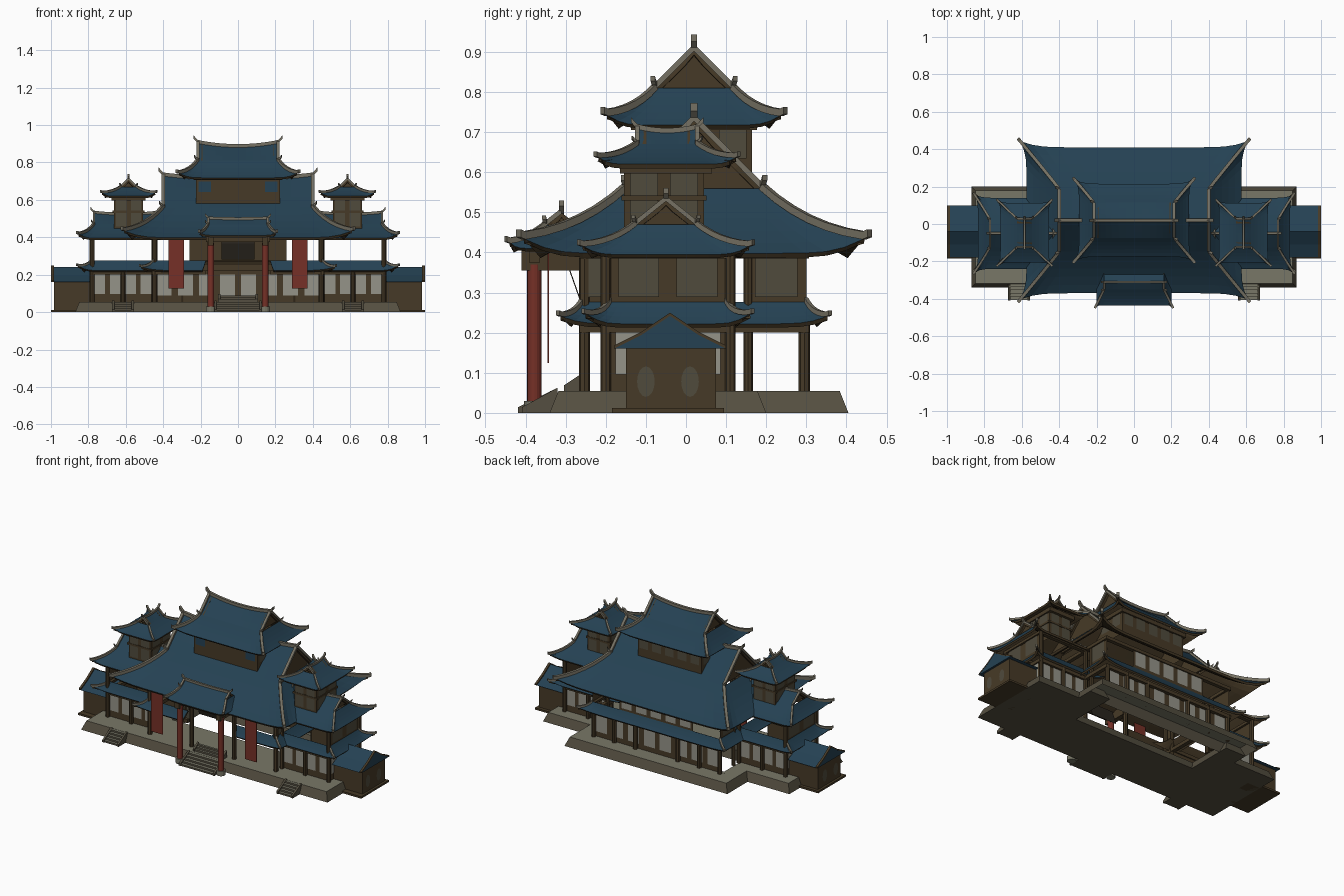
import bpy, bmesh, math
from mathutils import Vector

if "Cube" in bpy.data.objects:
    bpy.data.objects.remove(bpy.data.objects["Cube"])

def mat(name, r, g, b):
    m = bpy.data.materials.new(name)
    m.diffuse_color = (r, g, b, 1)
    m.use_nodes = True
    m.node_tree.nodes["Principled BSDF"].inputs["Base Color"].default_value = m.diffuse_color
    return m

ROOF = mat("blue_tile", .018, .053, .086)
WOOD = mat("dark_wood", .062, .042, .02)
RIDGE = mat("ridge_grey", .18, .165, .125)
STONE = mat("stone_side", .09, .078, .052)
PAVE = mat("stone_top", .19, .185, .135)
RED = mat("red", .18, .03, .02)
PANE = mat("pale_pane", .3, .295, .25)
LATTICE = mat("lattice", .08, .07, .046)
DARK = mat("dark_plaque", .025, .02, .014)

def finish(name, bm, *mats):
    me = bpy.data.meshes.new(name)
    bm.to_mesh(me)
    bm.free()
    for m in mats:
        me.materials.append(m)
    ob = bpy.data.objects.new(name, me)
    bpy.context.collection.objects.link(ob)
    return ob

def poly(bm, pts, mi=0):
    f = bm.faces.new([bm.verts.new(p) for p in pts])
    f.material_index = mi
    return f

def frustum(name, x0, x1, y0, y1, z0, z1, m, inset=0, top=None, bottom=True):
    """Box with sloped sides; the top may have its own colour."""
    bm = bmesh.new()
    i = inset
    a = [(x0, y0, z0), (x1, y0, z0), (x1, y1, z0), (x0, y1, z0)]
    b = [(x0+i, y0+i, z1), (x1-i, y0+i, z1), (x1-i, y1-i, z1), (x0+i, y1-i, z1)]
    for k in range(4):
        n = (k+1) % 4
        poly(bm, [a[k], a[n], b[n], b[k]])
    poly(bm, b, 1 if top else 0)
    if bottom:
        poly(bm, a[::-1])
    bmesh.ops.remove_doubles(bm, verts=bm.verts, dist=1e-5)
    return finish(name, bm, m, *([top] if top else []))

def column(name, x, y, z0, z1, r, m, n=8):
    bm = bmesh.new()
    bmesh.ops.create_cone(bm, cap_ends=True, segments=n, radius1=r, radius2=r, depth=z1-z0)
    bmesh.ops.translate(bm, verts=bm.verts, vec=(x, y, (z0+z1)/2))
    return finish(name, bm, m)

def ring_beam(name, cx, cy, hx, hy, z0, z1, w=.012, front=True):
    for s in (-1, 1):
        if s > 0 or front:
            frustum(name, cx-hx-w, cx+hx+w, cy+s*hy-w, cy+s*hy+w, z0, z1, WOOD)
        frustum(name, cx+s*hx-w, cx+s*hx+w, cy-hy, cy+hy, z0, z1, WOOD)

def wall(name, p, q, z0, z1, n=0, pane=PANE, lo=.15, hi=.9, both=False):
    """Wall facing right of p->q, with n thin panes on it (or on both sides)."""
    bm = bmesh.new()
    p, q = Vector((*p, 0)), Vector((*q, 0))
    up = Vector((0, 0, 1))
    out = (q-p).normalized().cross(up)*.004
    def quad(a, b, za, zb, off, mi):
        A, B = p.lerp(q, a)+off, p.lerp(q, b)+off
        poly(bm, [A+up*za, B+up*za, B+up*zb, A+up*zb], mi)
    quad(0, 1, z0, z1, out*0, 0)
    for i in range(n):
        for d in ((1, -1) if both else (1,)):
            quad((i+.15)/n, (i+.85)/n, z0+(z1-z0)*lo, z0+(z1-z0)*hi, out*d, 1)
    return finish(name, bm, WOOD, pane)

def walls(name, x0, x1, y0, y1, z0, z1, nx, ny, pane):
    c = [(x0, y0), (x1, y0), (x1, y1), (x0, y1)]
    for k in range(4):
        wall(name, c[k], c[(k+1) % 4], z0, z1, ny if k % 2 else nx, pane)

def sweep(bm, pts, w, h):
    """Rectangular rib along a path."""
    pts = [Vector(p) for p in pts]
    rings = []
    for i, p in enumerate(pts):
        d = pts[min(i+1, len(pts)-1)]-pts[max(i-1, 0)]
        s = Vector((-d.y, d.x, 0)).normalized()*w
        u = Vector((0, 0, h))
        rings.append([bm.verts.new(v) for v in (p-s-u, p+s-u, p+s+u, p-s+u)])
    for a, b in zip(rings, rings[1:]):
        for k in range(4):
            n = (k+1) % 4
            bm.faces.new([a[n], a[k], b[k], b[n]])
    bm.faces.new(rings[0])
    bm.faces.new(rings[-1][::-1])

def roof(name, cx, cy, e, h, z, ext, lift, sag=0, rot=False, sides=(0, 1, 2, 3), gap=0, w=.01, th=.012):
    """Curved hip roof from eave e to break h; with three heights a gable tops it."""
    (ex, ey), (hx, hy) = e, h
    N, T = 16, 5
    S = [math.sin(math.pi/2*(2*i/N-1)) for i in range(N+1)]
    def place(u, v, zz):
        return Vector((cx-v, cy+u, zz)) if rot else Vector((cx+u, cy+v, zz))
    def turn(k, p, q, zz):
        return place(*((p, q), (-q, p), (-p, -q), (q, -p))[k], zz)
    def hip(k, s, t):
        a, b = ex+(hx-ex)*t, ey+(hy-ey)*t
        if k % 2:
            a, b = b, a
        c = (1-t)**2*abs(s)**12
        return turn(k, s*a+math.copysign(ext*c, s), -b-ext*c, z[0]+(z[1]-z[0])*(.72*t+.28*t*t)+lift*c)
    def slope(k, s, t):
        return turn(k, s*hx, -hy*(1-t), z[1]+(z[2]-z[1])*t+sag*s*s*t)
    bm = bmesh.new()
    def grid(fn, k, T, gap=0):
        for j in range(T):
            for i in range(N):
                if abs(S[i]+S[i+1])/2 >= gap:
                    poly(bm, [fn(k, S[i], j/T), fn(k, S[i+1], j/T), fn(k, S[i+1], (j+1)/T), fn(k, S[i], (j+1)/T)])
    for k in sides:
        grid(hip, k, T, gap if k == 0 else 0)
    rib = bmesh.new()
    up = Vector((0, 0, w*.6))
    if len(z) > 2:
        for k in (0, 2):
            grid(slope, k, 3)
        for k in (1, 3):   # gable ends
            poly(bm, [turn(k, -hy, -hx+.012, z[1]), turn(k, hy, -hx+.012, z[1]), turn(k, 0, -hx+.012, z[2]+sag-.004)], 1)
        top = [place(s*hx, 0, z[2]+sag*s*s)+up for s in S]
        horn = [place(s*(hx+2.2*w), 0, z[2]+sag+3*w) for s in (-1, 1)]
        sweep(rib, [horn[0]]+top+[horn[1]], w*.8, w*.9)
    for k in sides:
        if (k+1) % 4 in sides:
            c = [hip(k, 1, t/6) for t in range(7)]
            d = (c[0]-c[1])
            d.z = 0
            path = [c[0]+d.normalized()*w*1.5+up*1.8]+[p+up for p in c]
            sweep(rib, path, w*.8, w*.9)
            if len(z) > 2:
                kk, s = (0, 1) if k == 0 else (2, -1) if k == 1 else (2, 1) if k == 2 else (0, -1)
                sweep(rib, [slope(kk, s, t/3)+up for t in range(4)], w*.8, w*.9)
                o = slope(kk, s, 0)-Vector((cx, cy, 0))   # upturned beast at the gable foot
                o = Vector((o.x, o.y, 0)).normalized()
                b = slope(kk, s, 0)+up
                sweep(rib, [b, b+o*w*1.3+up*1.5, b+o*w*2+up*3], w*.6, w*.6)
    bmesh.ops.remove_doubles(bm, verts=bm.verts, dist=1e-4)
    ob = finish(name, bm, ROOF, WOOD)
    sol = ob.modifiers.new("thickness", 'SOLIDIFY')
    sol.thickness, sol.offset, sol.material_offset, sol.material_offset_rim = th, -1, 1, 1
    finish(name+"_ribs", rib, RIDGE)

def stairs(name, cx, hw, y0, y1, z0, z1, n):
    for i in range(n):
        frustum(name, cx-hw, cx+hw, y0+(y1-y0)*i/n, y1, z0+(z1-z0)*i/n, z0+(z1-z0)*(i+1)/n, STONE, 0, PAVE)
    for s in (-1, 1):   # sloped cheek
        bm = bmesh.new()
        x = cx+s*hw
        f = poly(bm, [(x-.006, y0-.004, z0), (x-.006, y1, z0), (x-.006, y1, z1+.008), (x-.006, y0-.004, z0+.014)])
        g = bmesh.ops.extrude_face_region(bm, geom=[f])['geom']
        bmesh.ops.translate(bm, verts=[v for v in g if isinstance(v, bmesh.types.BMVert)], vec=(.012, 0, 0))
        bmesh.ops.recalc_face_normals(bm, faces=bm.faces)
        finish(name+"_cheek", bm, STONE)

# Stone platform, open under the hall
P = .055
frustum("platform_front", -.87, .87, -.34, .0, 0, P, STONE, .022, PAVE)
frustum("platform_back", -.575, .575, .24, .405, 0, P, STONE, .022, PAVE, bottom=False)
stairs("front_stairs", 0, .12, -.415, -.32, 0, P, 5)
stairs("hall_stairs", 0, .1, -.3, -.26, P, .09, 3)

for s in (-1, 1):
    X = lambda a, b: (min(s*a, s*b), max(s*a, s*b))
    frustum("platform_wing", *X(.43, .87), -.34, .2, 0, P, STONE, .022, PAVE)
    frustum("platform_link", *X(.43, .575), .1, .3, 0, P, STONE, .022, PAVE)
    stairs("side_stairs", s*.615, .052, -.405, -.32, 0, P, 5)

    # End house with round windows
    frustum("end_house", *X(.78, .985), -.15, .075, 0, .17, WOOD)
    frustum("end_house_base", *X(.8, 1), -.185, .095, 0, .012, WOOD)
    prof = [(-.14, .16), (-.07, .195), (0, .242), (.07, .195), (.14, .16)]
    bm = bmesh.new()
    f = poly(bm, [(s*.79, y-.04, z) for y, z in prof])
    g = bmesh.ops.extrude_face_region(bm, geom=[f])['geom']
    bmesh.ops.translate(bm, verts=[v for v in g if isinstance(v, bmesh.types.BMVert)], vec=(s*.208, 0, 0))
    bmesh.ops.recalc_face_normals(bm, faces=bm.faces)
    finish("end_house_roof", bm, ROOF)
    bm = bmesh.new()
    sweep(bm, [(s*.992, y-.04, z+.004) for y, z in prof], .007, .004)
    finish("end_house_ribs", bm, WOOD)
    for y in (-.1, .01):
        bm = bmesh.new()
        bmesh.ops.create_circle(bm, cap_ends=True, segments=16, radius=1)
        for v in bm.verts:
            v.co = Vector((s*.988, y+s*v.co.x*.022, .078+v.co.y*.038))
        finish("round_window", bm, LATTICE)

    # Wing: ground floor, skirt roof, open gallery and roof
    c = [(.45, -.19), (.78, -.19), (.78, .1), (.45, .1)]
    c = [(s*x, y) for x, y in c]
    c = c if s > 0 else [c[1], c[0], c[3], c[2]]
    side = (1, 2) if s > 0 else (3, 0)
    for a, b, n in ((0, 1, 4), (2, 3, 4), (*side, 3)):
        wall("wing_ground_wall", c[a], c[b], P, .22, n, PANE, .25, .88)
    wall("wing_gallery_wall", c[side[0]], c[side[1]], .27, .4, 2, LATTICE)
    for x in (.45, .615, .78):
        for y in (-.2, .11):
            column("wing_column", s*x, y, P, .4 if x != .615 else .22, .013, WOOD)
    ring_beam("wing_beam", s*.615, -.045, .165, .15, .2, .222)
    ring_beam("wing_beam", s*.615, -.045, .165, .15, .385, .402)
    roof("wing_skirt_roof", s*.6, -.045, (.23, .18), (.18, .145), (.222, .277), .025, .025,
         sides=(0, 1, 2) if s > 0 else (2, 3, 0), w=.007)
    roof("wing_roof", s*.6, -.05, (.235, .19), (.17, .075), (.395, .47, .52), .018, .022, .01, w=.008)

    # Corner tower
    walls("tower_wall", s*.585-.078, s*.585+.078, -.155, .045, .43, .62, 2, 2, LATTICE)
    ring_beam("tower_beam", s*.585, -.05, .08, .105, .597, .622, .01)
    ring_beam("tower_rail", s*.585, -.055, .08, .1, .53, .542, .006)
    roof("tower_roof", s*.585, -.047, (.16, .13), (.075, .04), (.62, .67, .7), .012, .018, .01, rot=True, w=.007)

    # Hall sides, red banner and porch column
    for a, b in ((-.265, -.19), (.15, .3)):
        p, q = ((s*.45, a), (s*.45, b))[::s]
        wall("hall_side_wall", p, q, .27, .4, 1, LATTICE)
    for x in (.15, .3, .445):
        column("hall_back_column", s*x, .295, P, .22, .014, WOOD)
        if x != .3:
            column("hall_front_column", s*x, -.253, P, .4, .014, WOOD)
    column("hall_column", s*.445, .155, P, .4, .012, WOOD)
    frustum("hall_front_beam", *X(.17, .46), -.265, -.245, .2, .222, WOOD)
    frustum("banner", *X(.29, .372), -.345, -.341, .125, .41, RED)
    column("porch_column_base", s*.145, -.378, 0, .03, .026, PAVE, 12)
    column("porch_column", s*.145, -.378, .03, .37, .018, RED, 16)
    frustum("porch_side_beam", *X(.13, .16), -.41, -.25, .355, .41, WOOD)

# Main hall
wall("hall_ground_wall", (.45, .285), (-.45, .285), P, .22, 8, PANE, .2, .88, both=True)
wall("hall_back_wall", (.26, .3), (-.26, .3), .22, .4, 5, PANE, .4, .9)
ring_beam("hall_beam", 0, .02, .45, .275, .2, .222, front=False)
ring_beam("hall_beam", 0, .02, .45, .275, .385, .405)
roof("hall_skirt_roof", 0, .02, (.5, .315), (.45, .28), (.222, .277), .018, .02, gap=.33, w=.007)
roof("hall_roof", 0, .02, (.575, .39), (.4, .168), (.398, .56, .705), .035, .038, .025, w=.011, th=.014)

# Entrance porch and tilted plaque
frustum("porch_lintel", -.17, .17, -.392, -.364, .375, .412, WOOD)
roof("porch_roof", 0, -.31, (.2, .125), (.16, .04), (.41, .468, .495), .004, .015, .004, sides=(0, 1, 3), w=.008)
bm = bmesh.new()
sweep(bm, [(0, -.265, .285), (0, -.295, .37)], .088, .004)
for v in bm.verts:
    v.co.x = math.copysign(.088, v.co.x)
bmesh.ops.recalc_face_normals(bm, faces=bm.faces)
finish("plaque", bm, DARK)

# Upper hall
for a, b, n in ((-.225, -.13, 1), (-.13, .13, 0), (.13, .225, 1)):
    wall("upper_front_wall", (a, -.125), (b, -.125), .57, .73, n, ROOF, .45, .8)
wall("upper_side_wall", (.225, -.125), (.225, .165), .57, .73, 3, LATTICE, .4, .85)
wall("upper_side_wall", (-.225, .165), (-.225, -.125), .57, .73, 3, LATTICE, .4, .85)
wall("upper_back_wall", (.225, .165), (-.225, .165), .57, .73, 5, LATTICE, .4, .85)
ring_beam("upper_beam", 0, .02, .225, .145, .705, .73)
roof("upper_roof", 0, .02, (.295, .195), (.215, .095), (.718, .81, .883), .022, .025, .022, w=.01)
